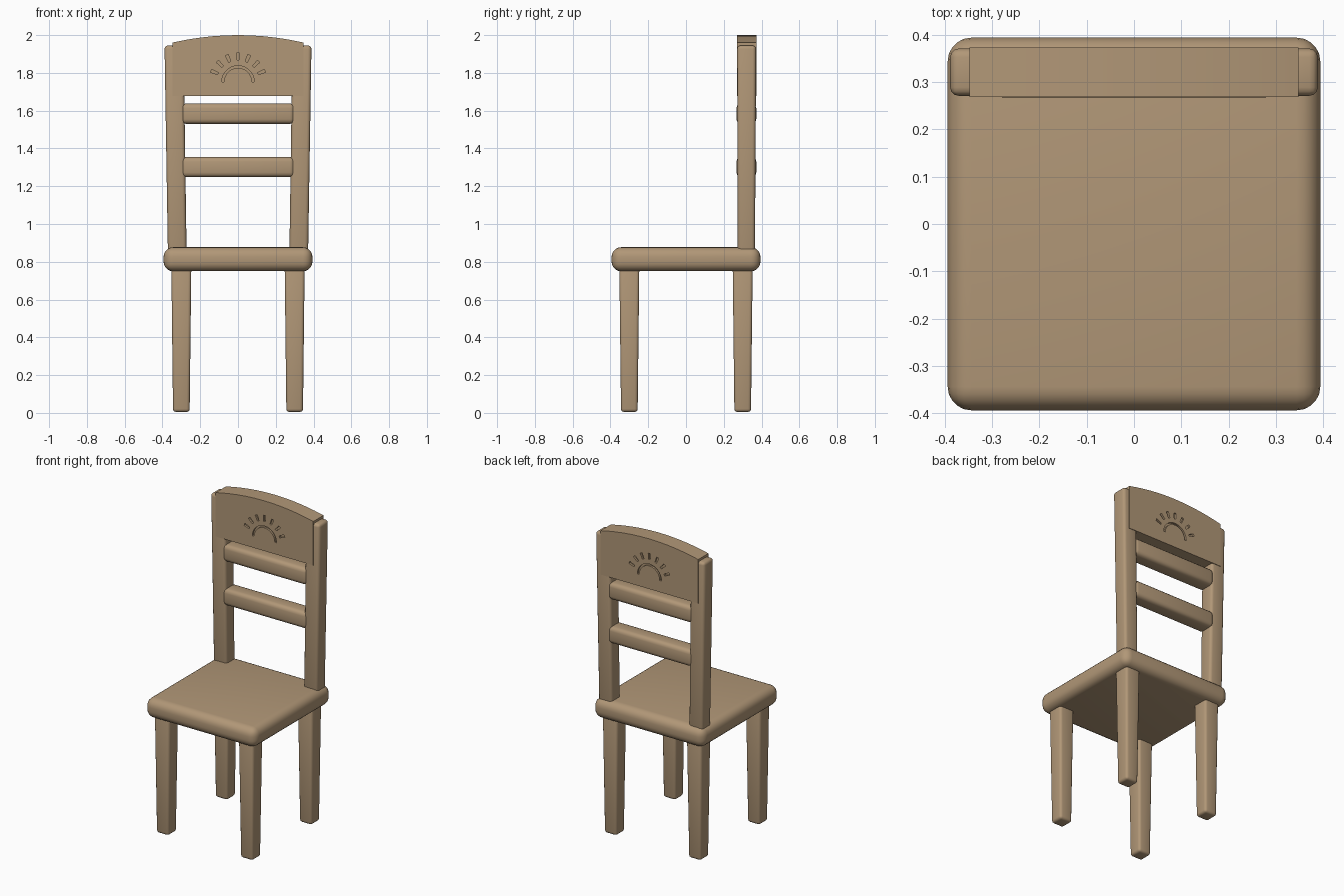
import bpy, bmesh
from math import cos, sin, pi, radians

cube = bpy.data.objects.get("Cube")
if cube:
    bpy.data.objects.remove(cube, do_unlink=True)

COLOR = (0.44, 0.31, 0.185, 1)
wood = bpy.data.materials.new("tan_wood")
wood.use_nodes = True
wood.diffuse_color = COLOR
wood.node_tree.nodes["Principled BSDF"].inputs["Base Color"].default_value = COLOR


def finish(name, bm, bevel=0, segments=3):
    """Turn a bmesh into a wooden object, optionally with rounded edges."""
    bmesh.ops.recalc_face_normals(bm, faces=bm.faces)
    if bevel:
        bmesh.ops.bevel(bm, geom=bm.edges[:], offset=bevel, segments=segments,
                        profile=0.5, affect='EDGES', clamp_overlap=True)
    mesh = bpy.data.meshes.new(name)
    bm.to_mesh(mesh)
    bm.free()
    mesh.materials.append(wood)
    obj = bpy.data.objects.new(name, mesh)
    bpy.context.collection.objects.link(obj)
    return obj


def smooth(obj):
    bpy.ops.object.select_all(action='DESELECT')
    obj.select_set(True)
    bpy.context.view_layer.objects.active = obj
    bpy.ops.object.shade_smooth_by_angle(angle=radians(35))


def block(name, low, high, bevel, segments=3):
    """Box between two rectangles given as (x0, x1, y0, y1, z)."""
    bm = bmesh.new()
    rings = [[bm.verts.new((x, y, z)) for x, y in ((x0, y0), (x1, y0), (x1, y1), (x0, y1))]
             for x0, x1, y0, y1, z in (low, high)]
    for ring in rings:
        bm.faces.new(ring)
    for i in range(4):
        j = (i + 1) % 4
        bm.faces.new((rings[0][i], rings[0][j], rings[1][j], rings[1][i]))
    obj = finish(name, bm, bevel, segments)
    smooth(obj)
    return obj


def prism(bm, outline, y0, y1):
    """Extrude an (x, z) outline along y."""
    face = bm.faces.new([bm.verts.new((x, y0, z)) for x, z in outline])
    new = bmesh.ops.extrude_face_region(bm, geom=[face])["geom"]
    verts = [v for v in new if isinstance(v, bmesh.types.BMVert)]
    bmesh.ops.translate(bm, verts=verts, vec=(0, y1 - y0, 0))


# Seat
S = 0.394
block("seat", (-S, S, -S, S, 0.75), (-S, S, -S, S, 0.877), 0.05, 5)

# Tapered legs and leaning back posts
for side, sx in (("right", -1), ("left", 1)):
    for place, cy in (("front", -0.3), ("rear", 0.3)):
        cx, a, b = sx * 0.3, 0.044, 0.053
        block(f"{place}_{side}_leg",
              (cx - a, cx + a, cy - a, cy + a, 0.005),
              (cx - b, cx + b, cy - b, cy + b, 0.79), 0.016)
    low, high = sorted((sx * 0.272, sx * 0.371)), sorted((sx * 0.288, sx * 0.389))
    block(f"{side}_back_post", (*low, 0.274, 0.365, 0.84), (*high, 0.271, 0.371, 1.945), 0.018)

# Horizontal back rails
for name, z0, z1 in (("lower_rail", 1.248, 1.355), ("upper_rail", 1.53, 1.638)):
    block(name, (-0.3, 0.3, 0.267, 0.372, z0), (-0.3, 0.3, 0.267, 0.372, z1), 0.025)

# Crest panel with an arched top
FRONT, BACK, W = 0.269, 0.373, 0.348
bm = bmesh.new()
arch = [(W * cos(pi * i / 16), 1.96 + 0.04 * sin(pi * i / 16) ** 2) for i in range(17)]
prism(bm, [(-W, 1.677), (W, 1.677)] + arch, FRONT, BACK)
panel = finish("crest_panel", bm)

# Rising sun engraved into both faces: an arc and seven rays
DEPTH, CZ = 0.012, 1.752


def polar(r, t, offset=0):
    return (r * cos(t) - offset * sin(t), CZ + r * sin(t) + offset * cos(t))


bm = bmesh.new()
for y0, y1 in ((FRONT - 0.02, FRONT + DEPTH), (BACK - DEPTH, BACK + 0.02)):
    angles = [pi * i / 20 for i in range(21)]
    prism(bm, [polar(0.086, t) for t in angles] + [polar(0.074, t) for t in reversed(angles)], y0, y1)
    for k in range(7):
        t = pi / 2 + radians(22.5) * (k - 3)
        prism(bm, [polar(0.115, t, -0.006), polar(0.154, t, -0.008),
                   polar(0.154, t, 0.008), polar(0.115, t, 0.006)], y0, y1)
cutter = finish("sun_cutter", bm)
cutter.hide_render = True
engrave = panel.modifiers.new("engrave", 'BOOLEAN')
engrave.operation = 'DIFFERENCE'
engrave.solver = 'EXACT'
engrave.object = cutter
bpy.context.view_layer.objects.active = panel
bpy.ops.object.modifier_apply(modifier=engrave.name)
bpy.data.objects.remove(cutter, do_unlink=True)
smooth(panel)
